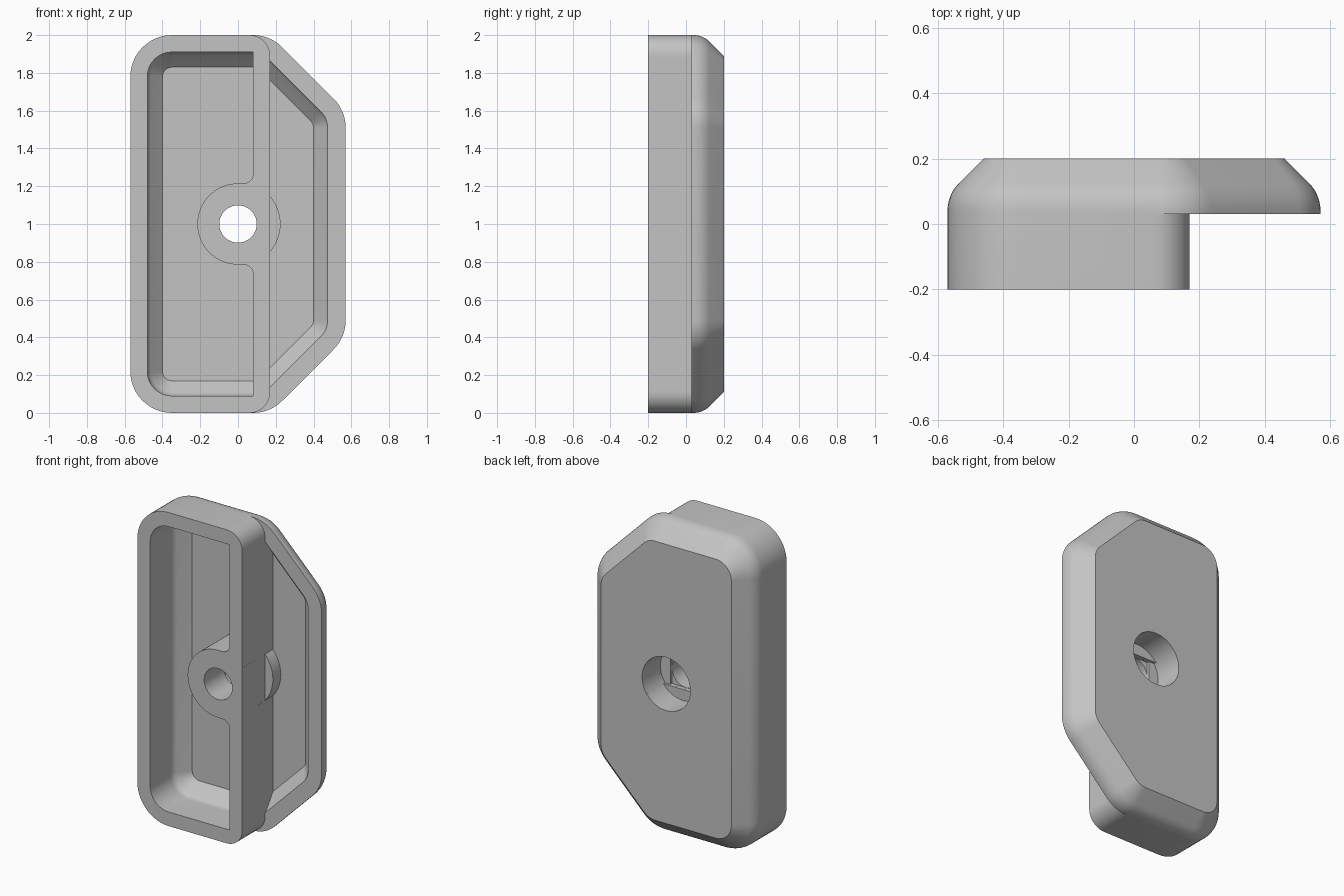
import bpy, bmesh
from math import sin, cos, pi, radians
from mathutils import Vector

old = bpy.data.objects.get("Cube")
if old:
    bpy.data.objects.remove(old, do_unlink=True)


def arc(cx, cz, r, a0, a1, n=12):
    """Points on an arc in the x-z plane, angles in degrees."""
    return [(cx + r * cos(radians(a0 + (a1 - a0) * i / n)),
             cz + r * sin(radians(a0 + (a1 - a0) * i / n))) for i in range(n + 1)]


def outline(d):
    """Rounded six-sided outline, moved inwards by d."""
    k, r = d * 0.4142, 0.22 - d
    corners = [Vector(c) for c in ((-0.57 + d, d), (0.17 - k, d), (0.57 - d, 0.4 + k),
                                   (0.57 - d, 1.6 - k), (0.17 - k, 2 - d), (-0.57 + d, 2 - d))]
    pts = []
    for i, c in enumerate(corners):
        a = (corners[i - 1] - c).normalized()
        b = (corners[(i + 1) % len(corners)] - c).normalized()
        half = a.angle(b) / 2
        centre = c + (a + b).normalized() * (r / sin(half))
        mid = c - centre
        turn = (180 - 360 * half / pi) / 2
        ang = Vector((1, 0)).angle_signed(mid) * -180 / pi
        pts += arc(centre.x, centre.y, r, ang - turn, ang + turn)
    return pts


def loft(name, rings):
    """Closed solid through matching rings given as (points, y)."""
    bm = bmesh.new()
    loops = [[bm.verts.new((x, y, z)) for x, z in pts] for pts, y in rings]
    for lo, hi in zip(loops, loops[1:]):
        for i in range(len(lo)):
            j = (i + 1) % len(lo)
            bm.faces.new((lo[i], lo[j], hi[j], hi[i]))
    bm.faces.new(loops[0])
    bm.faces.new(loops[-1])
    bmesh.ops.recalc_face_normals(bm, faces=bm.faces)
    mesh = bpy.data.meshes.new(name)
    bm.to_mesh(mesh)
    bm.free()
    obj = bpy.data.objects.new(name, mesh)
    bpy.context.collection.objects.link(obj)
    return obj


def chamfered(name, front, start, r, back, base, inset):
    """Outline prism whose back edge curves into a 45 degree slope."""
    rings = [(outline(base), front)]
    for i in range(7):
        t = pi / 4 * i / 6
        rings.append((outline(base + r * (1 - cos(t))), start + r * sin(t)))
    rings.append((outline(base + inset), back))
    return loft(name, rings)


def cut(target, tool):
    mod = target.modifiers.new("cut", "BOOLEAN")
    mod.operation, mod.solver, mod.object = "DIFFERENCE", "EXACT", tool
    tool.hide_render = True
    bpy.context.view_layer.objects.active = target
    bpy.ops.object.modifier_apply(modifier=mod.name)
    bpy.data.objects.remove(tool, do_unlink=True)


# Solid housing with sloped back edge
housing = chamfered("housing", -0.2, 0.04, 0.12, 0.2, 0, 0.11)

# Step that leaves only the thin plate on the left side
step = arc(0.06, 1.89, 0.11, 0, 90) + [(0.06, 2.2), (0.8, 2.2), (0.8, -0.2), (0.06, -0.2)]
step += arc(0.06, 0.11, 0.11, -90, 0)
cut(housing, loft("step_cutter", [(step, -0.4), (step, 0.03)]))

# Hollow, leaving the dividing wall and the round boss
hollow = chamfered("hollow_cutter", -0.3, 0.005, 0.06, 0.11, 0.09, 0.08)
keep = [(0.08, -0.2)] + arc(0.03, 0.735, 0.05, 0, 90, 8)
keep += arc(0, 1, 0.215, 270, 90, 40)
keep += arc(0.03, 1.265, 0.05, -90, 0, 8) + [(0.08, 2.2), (0.17, 2.2)]
keep += arc(0, 1, 0.225, 41, -41, 20) + [(0.17, -0.2)]
cut(hollow, loft("wall_and_boss", [(keep, -0.5), (keep, 0.4)]))
cut(housing, hollow)

# Stepped screw hole: recess, slot, square and round bore
recess = arc(0, 1, 0.17, 0, 352.5, 47)
slot = arc(0, 1, 0.17, -36, 36) + arc(0, 1, 0.17, 144, 216)
square = arc(0, 1, 0.141, 45, 315, 3)
bore = arc(0, 1, 0.099, 0, 352.5, 47)
for shape, front in ((recess, 0.03), (slot, 0.015), (square, 0), (bore, -0.4)):
    cut(housing, loft("hole_cutter", [(shape, front), (shape, 0.4)]))

# Colour and shading
grey = bpy.data.materials.new("light_grey")
grey.use_nodes = True
colour = (0.55, 0.55, 0.55, 1)
grey.diffuse_color = colour
grey.node_tree.nodes["Principled BSDF"].inputs["Base Color"].default_value = colour
housing.data.materials.clear()
housing.data.materials.append(grey)
bpy.ops.object.select_all(action="DESELECT")
housing.select_set(True)
bpy.context.view_layer.objects.active = housing
bpy.ops.object.shade_smooth_by_angle(angle=radians(30))
